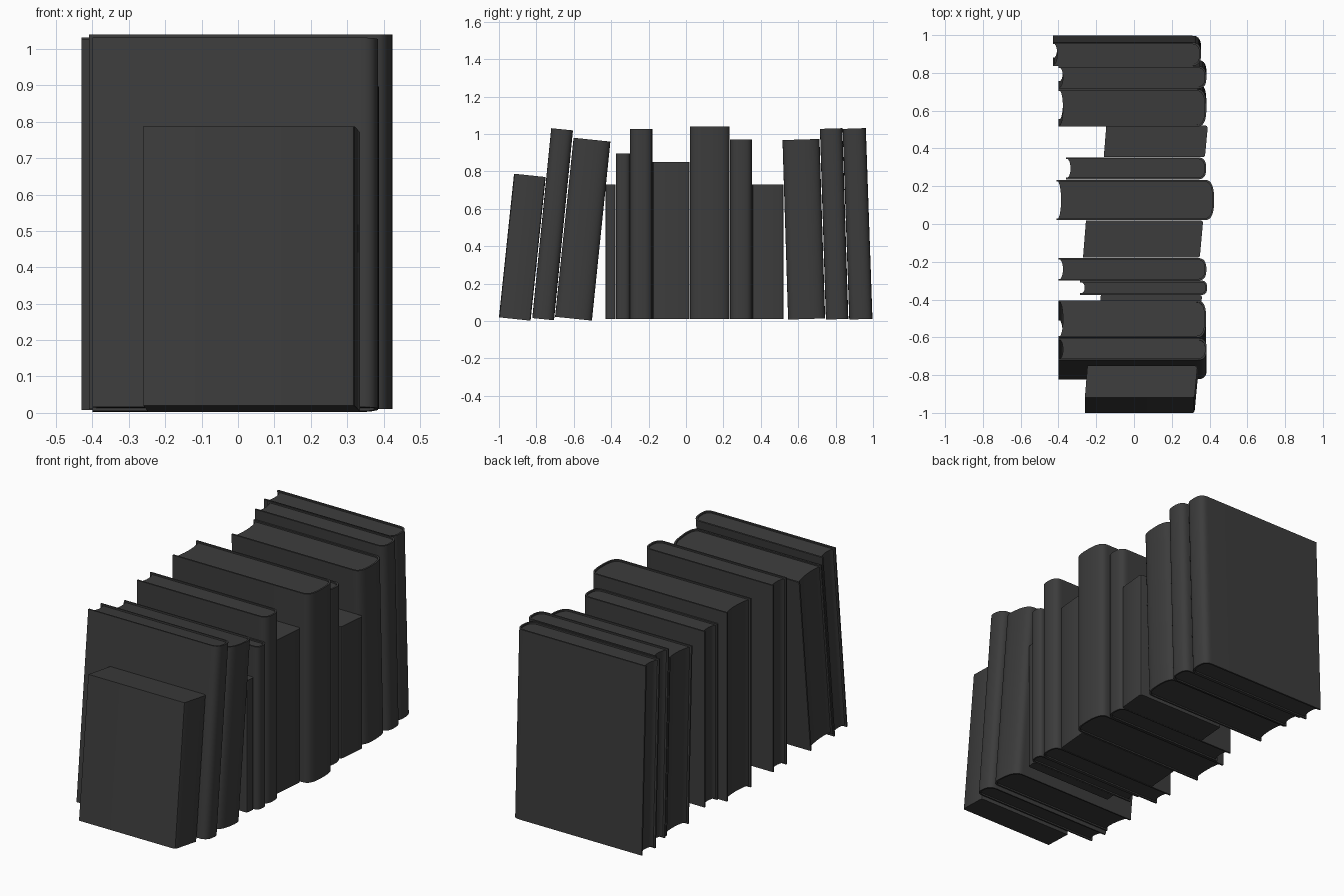
import bpy, math
from mathutils import Matrix

if "Cube" in bpy.data.objects:
    bpy.data.objects.remove(bpy.data.objects["Cube"])

ink = bpy.data.materials.new("dark_grey")
ink.diffuse_color = (0.045, 0.045, 0.045, 1)
ink.use_nodes = True
ink.node_tree.nodes["Principled BSDF"].inputs["Base Color"].default_value = ink.diffuse_color


def prism(name, profile, z0, z1, matrix):
    """Extrude a closed counter-clockwise x-y profile from z0 to z1."""
    n = len(profile)
    verts = [(x, y, z) for z in (z0, z1) for x, y in profile]
    faces = [tuple(reversed(range(n))), tuple(range(n, 2 * n))]
    faces += [(i, (i + 1) % n, n + (i + 1) % n, n + i) for i in range(n)]
    mesh = bpy.data.meshes.new(name)
    mesh.from_pydata(verts, [], faces)
    mesh.materials.append(ink)
    ob = bpy.data.objects.new(name, mesh)
    ob.matrix_world = matrix
    bpy.context.collection.objects.link(ob)
    bpy.ops.object.select_all(action='DESELECT')
    ob.select_set(True)
    bpy.context.view_layer.objects.active = ob
    bpy.ops.object.shade_smooth_by_angle(angle=math.radians(35))
    return ob


def spine_arc(x1, depth, y0, y1, steps=18, power=0.75):
    """Rounded spine from y0 to y1, bulging to x1."""
    mid, half = (y0 + y1) / 2, (y1 - y0) / 2
    pts = []
    for i in range(steps + 1):
        a = -math.pi / 2 + math.pi * i / steps
        s, c = math.sin(a), max(math.cos(a), 0)
        pts.append((x1 - depth + depth * c ** power,
                    mid + half * math.copysign(abs(s) ** power, s)))
    return pts


def hardcover(name, x0, x1, t, h, m):
    b, lip = 0.009, 0.008
    depth = min(0.05, t * 0.42)
    # Cover: two boards joined by a rounded spine
    outer = spine_arc(x1, depth, 0, t)
    inner = spine_arc(x1 - b, depth - b * 0.5, b, t - b)
    prism(name + "_cover",
          [(x0, 0)] + outer + [(x0, t), (x0, t - b)] + inner[::-1] + [(x0, b)], 0, h, m)
    # Page block: hollow fore-edge, slightly shorter than the cover
    fore = []
    for i in range(11):
        f = i / 10
        fore.append((x0 + 0.01 + 0.014 * math.sin(math.pi * f) ** 0.6,
                     t - b - (t - 2 * b) * f))
    prism(name + "_pages", inner + fore, lip, h - lip, m)


def paperback(name, x0, x1, t, h, m):
    # Plain block, slightly slanted, with softened spine corners
    s, r = 0.016 * t / 0.2, min(0.012, t * 0.2)
    prism(name, [(x0, 0), (x1 - s - r, 0), (x1 - s - r * 0.3, r * 0.3), (x1 - s, r),
                 (x1, t - r), (x1 - r * 0.3, t - r * 0.3), (x1 - r, t), (x0 + s, t)], 0, h, m)


# Kind, x start, x end, y start, thickness, height, lean in degrees, base z
books = [
    (paperback, -0.26, 0.335, -1.00, 0.17, 0.772, 6.0, 0.020),
    (hardcover, -0.40, 0.385, -0.822, 0.117, 1.020, 5.7, 0.016),
    (hardcover, -0.40, 0.382, -0.700, 0.198, 0.962, 5.9, 0.023),
    (paperback, -0.18, 0.36, -0.43, 0.054, 0.72, 0, 0.01),
    (hardcover, -0.285, 0.387, -0.375, 0.075, 0.887, 0, 0.01),
    (hardcover, -0.40, 0.383, -0.300, 0.12, 1.018, 0, 0.01),
    (paperback, -0.27, 0.365, -0.178, 0.197, 0.84, 0, 0.01),
    (hardcover, -0.41, 0.424, 0.021, 0.212, 1.03, 0, 0.01),
    (hardcover, -0.36, 0.382, 0.236, 0.117, 0.96, 0, 0.01),
    (paperback, -0.16, 0.39, 0.354, 0.167, 0.72, 0, 0.01),
    (hardcover, -0.40, 0.383, 0.546, 0.198, 0.960, -1.8, 0.008),
    (hardcover, -0.40, 0.383, 0.748, 0.120, 1.020, -1.8, 0.008),
    (hardcover, -0.43, 0.355, 0.873, 0.124, 1.020, -2.0, 0.008),
]
for i, (build, x0, x1, y, t, h, lean, z) in enumerate(books, 1):
    m = Matrix.Translation((0, y, z)) @ Matrix.Rotation(-math.radians(lean), 4, 'X')
    build(f"book_{i:02d}", x0, x1, t, h, m)
